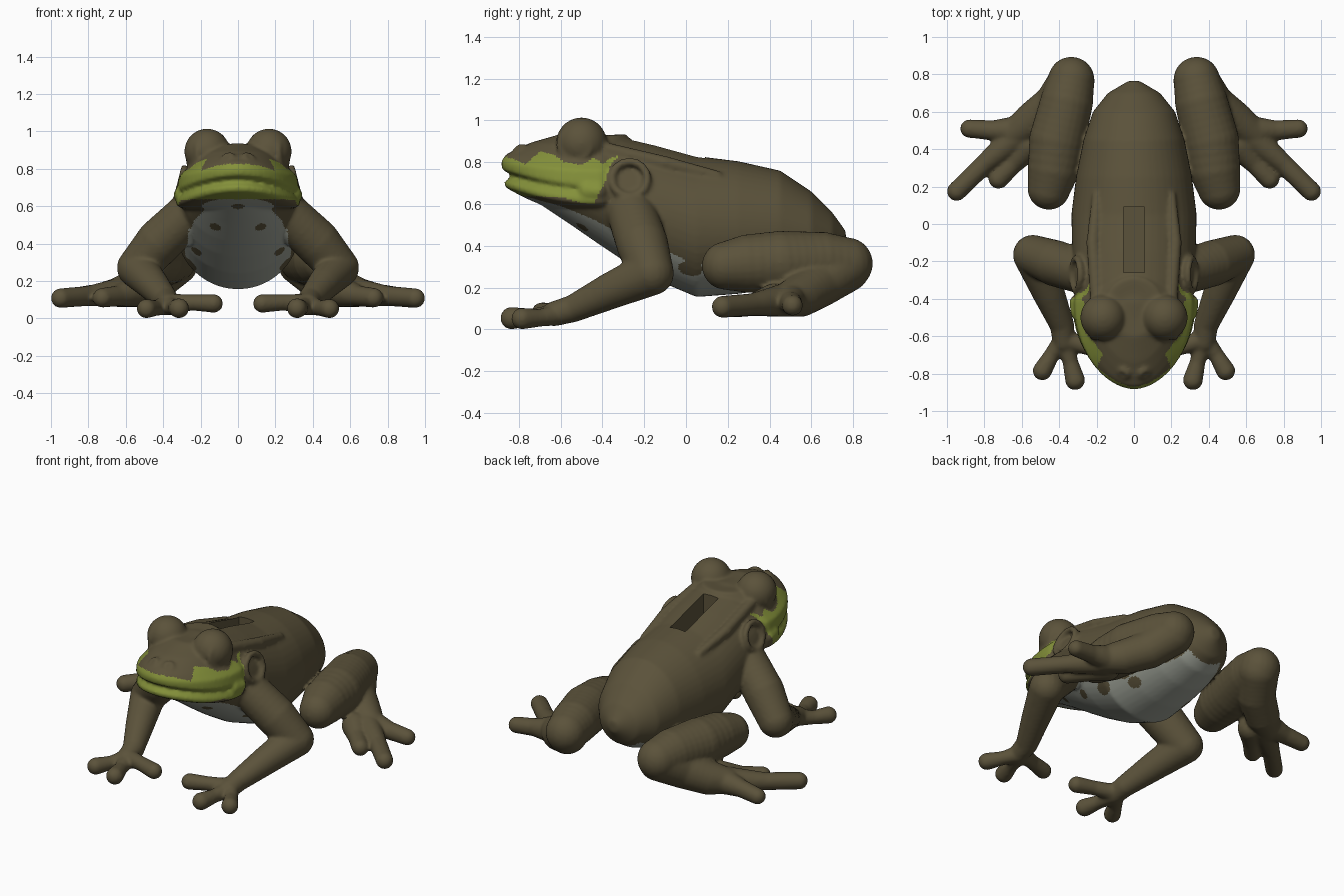
import bpy, math
from mathutils import Vector

verts, faces = [], []


def loft(rings):
    """Closed skin through equal-length rings, capped at both ends."""
    o, n = len(verts), len(rings[0])
    for r in rings:
        verts.extend(r)
    for i in range(len(rings) - 1):
        for j in range(n):
            k = (j + 1) % n
            faces.append((o + i * n + j, o + i * n + k, o + (i + 1) * n + k, o + (i + 1) * n + j))
    faces.append(tuple(o + j for j in range(n)))
    faces.append(tuple(o + (len(rings) - 1) * n + j for j in range(n)))


def ball(c, r, n=20, m=12):
    rings = []
    for i in range(m + 1):
        a = math.pi * max(0.02, min(0.98, i / m))
        rings.append([(c[0] + r * math.sin(a) * math.cos(2 * math.pi * j / n),
                       c[1] + r * math.sin(a) * math.sin(2 * math.pi * j / n),
                       c[2] + r * math.cos(a)) for j in range(n)])
    loft(rings)


def limb(pts):
    """Mirrored tapering tube through (x, y, z, radius) points."""
    for a, b in zip(pts, pts[1:]):
        A, B = Vector(a[:3]), Vector(b[:3])
        steps = max(2, int((B - A).length / (0.28 * min(a[3], b[3]))))
        for i in range(steps + 1):
            t = i / steps
            p, r = A.lerp(B, t), a[3] + (b[3] - a[3]) * t
            for s in (1, -1):
                ball((s * p.x, p.y, p.z), r)


def ring(c, axis, R, r, n=32, m=10):
    """Mirrored torus."""
    q = Vector(axis).to_track_quat('Z', 'Y')
    for s in (1, -1):
        o = len(verts)
        for i in range(n):
            a = 2 * math.pi * i / n
            for j in range(m):
                b = 2 * math.pi * j / m
                d = R + r * math.cos(b)
                p = Vector(c) + q @ Vector((d * math.cos(a), d * math.sin(a), r * math.sin(b)))
                verts.append((s * p.x, p.y, p.z))
                faces.append((o + i * m + j, o + i * m + (j + 1) % m,
                              o + (i + 1) % n * m + (j + 1) % m, o + (i + 1) % n * m + j))


def curve(table, v):
    """Piecewise linear lookup."""
    if v <= table[0][0]:
        return table[0][1]
    for (a, p), (b, q) in zip(table, table[1:]):
        if v <= b:
            return p + (q - p) * (v - a) / (b - a)
    return table[-1][1]


# Torso: cross-sections (y, half width, top, bottom)
torso = [(0.765, 0.03, 0.47, 0.40), (0.70, 0.14, 0.56, 0.30), (0.60, 0.22, 0.66, 0.24),
         (0.45, 0.27, 0.76, 0.20), (0.25, 0.31, 0.805, 0.17), (0.05, 0.335, 0.83, 0.155),
         (-0.15, 0.33, 0.885, 0.24), (-0.30, 0.32, 0.92, 0.33), (-0.42, 0.30, 0.935, 0.41),
         (-0.55, 0.25, 0.93, 0.50), (-0.70, 0.17, 0.86, 0.60)]
N = 48
loft([[(w * math.cos(2 * math.pi * j / N), y,
        (t + b) / 2 + (t - b) / 2 * math.sin(2 * math.pi * j / N)) for j in range(N)]
      for y, w, t, b in torso])

# Head and lips: horizontal layers (z, half width, front y), drooping to the mouth corners
head = [(0.935, 0.14, -0.60), (0.895, 0.21, -0.74), (0.865, 0.24, -0.81), (0.835, 0.27, -0.865),
        (0.80, 0.315, -0.885), (0.765, 0.325, -0.88), (0.745, 0.315, -0.845), (0.735, 0.30, -0.825),
        (0.725, 0.315, -0.845), (0.705, 0.33, -0.87), (0.68, 0.33, -0.865), (0.65, 0.30, -0.81),
        (0.62, 0.24, -0.75), (0.57, 0.15, -0.63)]
layers = []
for z, w, f in head:
    lay = []
    for j in range(64):
        a = 2 * math.pi * j / 64
        c, s = math.cos(a), math.sin(a)
        x = w * math.copysign(abs(c) ** 1.08, c)
        y = -0.42 + s * (0.14 if s > 0 else -0.42 - f)
        lay.append((x, y, z - x * x * (0.7 if z < 0.8 else 0.4)))
    layers.append(lay)
loft(layers)
limb([(0.29, -0.47, 0.665, 0.05), (0.30, -0.42, 0.66, 0.045)])

# Eyes, nostrils, eardrums and back ridges
for s in (1, -1):
    ball((s * 0.165, -0.50, 0.892), 0.122, 32, 20)
    ball((s * 0.215, -0.525, 0.885), 0.066, 24, 16)
ring((0.237, -0.53, 0.885), (1, -0.3, 0.1), 0.075, 0.02)
ring((0.055, -0.80, 0.862), (0.4, -0.6, 0.7), 0.024, 0.013)
ring((0.308, -0.27, 0.72), (1, 0, 0.25), 0.085, 0.02)
limb([(0.2, -0.38, 0.86, 0.035), (0.22, -0.1, 0.795, 0.035), (0.2, 0.15, 0.735, 0.025)])

# Front legs and fingers
limb([(0.26, -0.26, 0.56, 0.12), (0.42, -0.21, 0.41, 0.125), (0.54, -0.165, 0.27, 0.108),
      (0.46, -0.36, 0.185, 0.088), (0.385, -0.54, 0.10, 0.066), (0.375, -0.63, 0.075, 0.06)])
limb([(0.38, -0.62, 0.07, 0.052), (0.44, -0.70, 0.055, 0.042), (0.49, -0.785, 0.052, 0.052)])
limb([(0.37, -0.62, 0.07, 0.052), (0.34, -0.74, 0.058, 0.042), (0.315, -0.835, 0.054, 0.054)])
limb([(0.36, -0.62, 0.08, 0.052), (0.24, -0.66, 0.085, 0.044), (0.13, -0.69, 0.08, 0.05)])

# Hind legs and toes
limb([(0.455, 0.19, 0.305, 0.115), (0.43, 0.30, 0.315, 0.14), (0.41, 0.45, 0.32, 0.152),
      (0.36, 0.65, 0.325, 0.142), (0.335, 0.77, 0.315, 0.125)])
limb([(0.335, 0.76, 0.30, 0.125), (0.42, 0.64, 0.22, 0.115), (0.54, 0.55, 0.165, 0.105),
      (0.64, 0.48, 0.14, 0.08)])
limb([(0.62, 0.50, 0.145, 0.08), (0.75, 0.50, 0.13, 0.055), (0.88, 0.51, 0.115, 0.05)])
limb([(0.62, 0.47, 0.14, 0.08), (0.80, 0.32, 0.12, 0.054), (0.948, 0.175, 0.108, 0.053)])
limb([(0.56, 0.42, 0.14, 0.08), (0.64, 0.33, 0.12, 0.056), (0.725, 0.24, 0.11, 0.053)])

raw = bpy.data.meshes.new("frog_mesh")
raw.from_pydata(verts, [], faces)
frog = bpy.data.objects.new("frog_body", raw)
bpy.context.collection.objects.link(frog)

# Coin slot cutter in the back
bpy.ops.mesh.primitive_cube_add(size=1, location=(0, -0.085, 0.87))
cutter = bpy.context.object
cutter.name = "slot_cutter"
cutter.scale = (0.11, 0.35, 0.40)
cutter.hide_render = True

# Fuse everything into one skin, soften it, cut the slot
m = frog.modifiers.new("fuse", 'REMESH')
m.mode, m.voxel_size = 'VOXEL', 0.011
m = frog.modifiers.new("soften", 'SMOOTH')
m.factor, m.iterations = 0.5, 5
m = frog.modifiers.new("slot", 'BOOLEAN')
m.operation, m.object, m.solver = 'DIFFERENCE', cutter, 'EXACT'
bpy.context.view_layer.update()
dg = bpy.context.evaluated_depsgraph_get()
mesh = bpy.data.meshes.new_from_object(frog.evaluated_get(dg))
frog.modifiers.clear()
frog.data = mesh
bpy.data.objects.remove(cutter)

# Colours
mesh.materials.clear()
for name, col in (("brown_skin", (0.105, 0.085, 0.043)), ("green_lips", (0.23, 0.28, 0.042)),
                  ("grey_belly", (0.33, 0.35, 0.30))):
    mat = bpy.data.materials.new(name)
    mat.diffuse_color = (*col, 1)
    mesh.materials.append(mat)

lip_top = [(-0.9, 0.835), (-0.84, 0.82), (-0.77, 0.79), (-0.7, 0.85), (-0.64, 0.84), (-0.58, 0.80),
           (-0.5, 0.785), (-0.44, 0.825), (-0.4, 0.79), (-0.36, 0.82), (-0.31, 0.84)]
lip_low = [(-0.9, 0.64), (-0.6, 0.635), (-0.5, 0.605), (-0.44, 0.605), (-0.39, 0.70),
           (-0.36, 0.79), (-0.32, 0.83), (-0.3, 0.9)]
belly_top = [(-0.8, 0.645), (-0.6, 0.59), (-0.45, 0.53), (-0.3, 0.45), (-0.1, 0.38),
             (0, 0.33), (0.2, 0.28), (0.4, 0.30), (0.65, 0.33)]
belly_width = [(-0.8, 0.2), (-0.55, 0.26), (-0.3, 0.265), (-0.1, 0.33), (0.1, 0.32),
               (0.3, 0.23), (0.65, 0.13)]
spots = [(0.13, -0.51, 0.48, 0.04), (0, -0.70, 0.60, 0.035), (0.26, 0.02, 0.29, 0.06),
         (0.22, 0.25, 0.24, 0.05), (0.22, -0.2, 0.36, 0.04)]
for p in mesh.polygons:
    x, y, z = p.center
    x = abs(x)
    p.material_index = 0
    if y < -0.31 and curve(lip_low, y) < z < curve(lip_top, y):
        p.material_index = 1
    elif (-0.82 < y < 0.66 and z < curve(belly_top, y) and x < curve(belly_width, y)
          and z > (0.22 if y < -0.3 else 0.13) and p.normal.z < 0.25):
        if all(Vector((x - a, y - b, (z - c) * 1.4)).length > r for a, b, c, r in spots):
            p.material_index = 2

# Smooth shading with a crisp slot edge
bpy.ops.object.select_all(action='DESELECT')
frog.select_set(True)
bpy.context.view_layer.objects.active = frog
bpy.ops.object.shade_smooth_by_angle(angle=math.radians(50))
